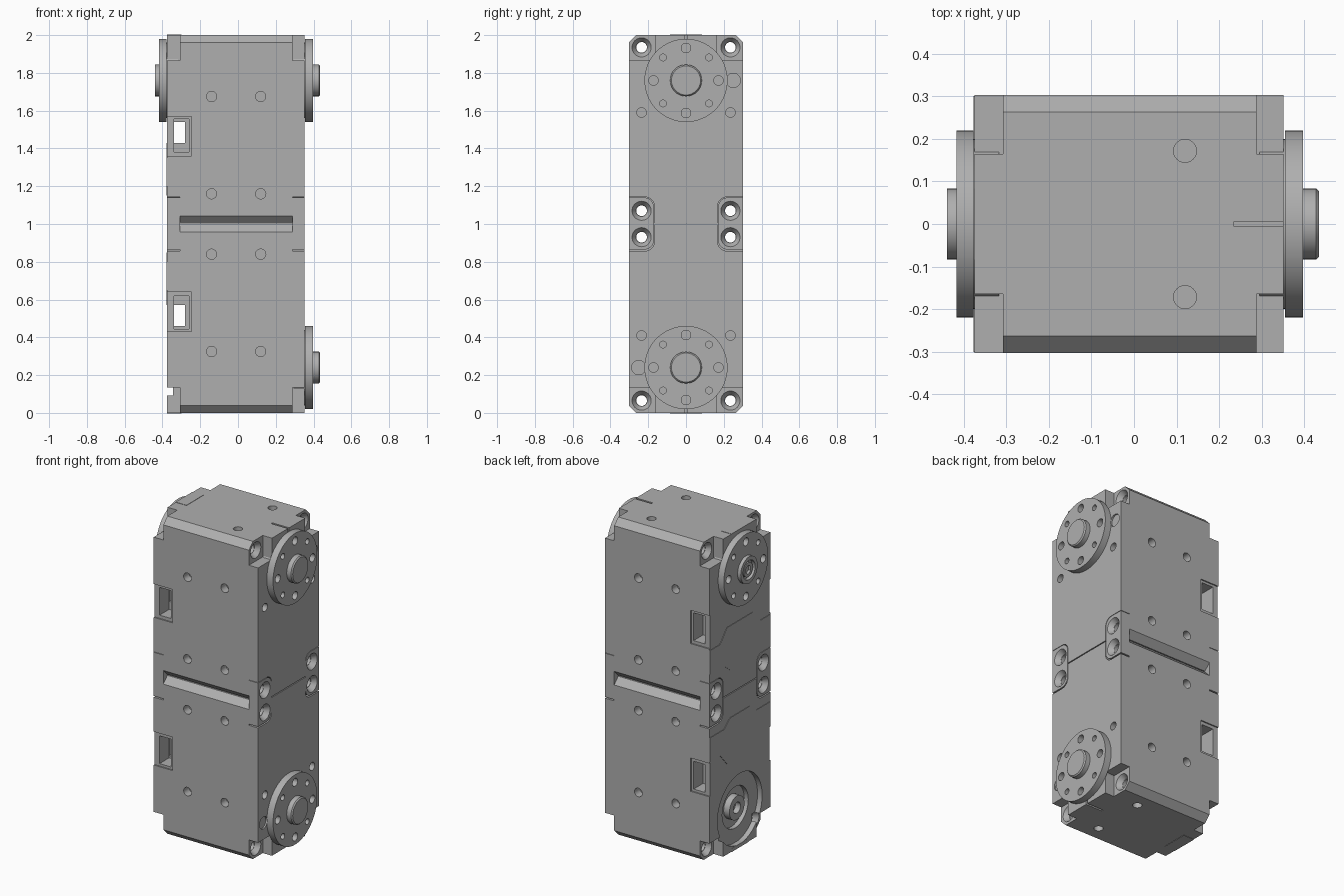
import bpy, bmesh, math
from mathutils import Matrix, Vector

cube = bpy.data.objects.get("Cube")
if cube:
    bpy.data.objects.remove(cube, do_unlink=True)

grey = bpy.data.materials.new("Housing grey")
grey.use_nodes = True
COLOR = (0.43, 0.43, 0.43, 1)
grey.diffuse_color = COLOR
grey.node_tree.nodes["Principled BSDF"].inputs["Base Color"].default_value = COLOR

XL, XR = -0.375, 0.352        # side faces
PL, PR = -0.308, 0.288        # corner pocket floors
HY, HORN_Z = 0.303, 1.76
SIDES = ((1, XR, PR), (-1, XL, PL))


def finish(name, bm):
    bmesh.ops.recalc_face_normals(bm, faces=bm.faces)
    me = bpy.data.meshes.new(name)
    bm.to_mesh(me)
    bm.free()
    me.materials.append(grey)
    ob = bpy.data.objects.new(name, me)
    bpy.context.collection.objects.link(ob)
    return ob


def box(name, x0, x1, y0, y1, z0, z1):
    bm = bmesh.new()
    size = Matrix.Diagonal((x1 - x0, y1 - y0, z1 - z0, 1))
    mid = Matrix.Translation(((x0 + x1) / 2, (y0 + y1) / 2, (z0 + z1) / 2))
    bmesh.ops.create_cube(bm, size=1, matrix=mid @ size)
    return finish(name, bm)


def rod(name, a, b, r, r2=None, seg=32):
    """Cylinder or cone from point a to point b."""
    a, b = Vector(a), Vector(b)
    turn = (b - a).to_track_quat('Z', 'Y').to_matrix().to_4x4()
    bm = bmesh.new()
    bmesh.ops.create_cone(bm, cap_ends=True, segments=seg, radius1=r,
                          radius2=r if r2 is None else r2, depth=(b - a).length,
                          matrix=Matrix.Translation((a + b) / 2) @ turn)
    return finish(name, bm)


def prism(name, pts, x0, x1):
    """Side profile of (y, z) points extruded along x."""
    bm = bmesh.new()
    face = bm.faces.new([bm.verts.new((x0, y, z)) for y, z in pts])
    new = bmesh.ops.extrude_face_region(bm, geom=[face])["geom"]
    bmesh.ops.translate(bm, vec=(x1 - x0, 0, 0),
                        verts=[v for v in new if isinstance(v, bmesh.types.BMVert)])
    return finish(name, bm)


def cut(ob, cutters):
    for c in cutters:
        m = ob.modifiers.new("cut", 'BOOLEAN')
        m.operation, m.solver, m.object = 'DIFFERENCE', 'EXACT', c
    dg = bpy.context.evaluated_depsgraph_get()
    dg.update()
    me = bpy.data.meshes.new_from_object(ob.evaluated_get(dg))
    ob.modifiers.clear()
    ob.data = me
    for c in cutters:
        bpy.data.objects.remove(c, do_unlink=True)
    return ob


def flipped(ob, name):
    """Copy turned half a turn about the x axis through the middle."""
    new = bpy.data.objects.new(name, ob.data.copy())
    new.data.transform(Matrix.Translation((0, 0, 2)) @ Matrix.Rotation(math.pi, 4, 'X'))
    bpy.context.collection.objects.link(new)
    return new


def plate_profile(s, grow, outer):
    """Joining plate outline, rounded on its inner corners."""
    r, pts = 0.05, [(s * outer, 0.865 - grow)]
    for zc, start in ((0.915 - grow, -90), (1.09 + grow, 0)):
        for i in range(7):
            t = math.radians(start + i * 15)
            pts.append((s * (0.22 - grow - r * math.cos(t)), zc + r * math.sin(t)))
    return pts + [(s * outer, 1.14 + grow)]


def screw_holes(z):
    """Through holes along x, countersunk at the given face positions."""
    return [rod("cut", (-1, y, z), (1, y, z), 0.028) for y in (-0.235, 0.235)]


def sinks(z, faces):
    return [rod("cut", (x + d * 0.002, y, z), (x - d * 0.03, y, z), 0.052, 0.03)
            for y in (-0.235, 0.235) for d, x in faces]


# Upper motor housing
c = 0.04
housing = prism("upper_housing", [
    (-HY, 1.003 + c), (-HY + c, 1.003), (HY - c, 1.003), (HY, 1.003 + c),
    (HY, 2 - c), (HY - c, 2), (-HY + c, 2), (-HY, 2 - c)], XL, XR)
cuts = screw_holes(1.935) + screw_holes(1.07) + sinks(1.935, ((1, PR), (-1, PL)))
for s in (-1, 1):
    for d, face, floor in SIDES:
        # corner pockets at the end and at the joint
        x0, x1 = sorted((floor, face + d * 0.1))
        y0, y1 = sorted((s * 0.165, s * 0.5))
        cuts.append(box("cut", x0, x1, y0, y1, 1.865, 2.2))
        cuts.append(prism("cut", plate_profile(s, 0.003, 0.4), x0, x1))
    # threaded holes in the front, back, end and side faces
    for x in (-0.14, 0.12):
        for z in (1.675, 1.16):
            cuts.append(rod("cut", (x, s * 0.25, z), (x, s * 0.4, z), 0.027))
    cuts.append(rod("cut", (0.12, s * 0.172, 1.95), (0.12, s * 0.172, 2.1), 0.027))
    cuts.append(rod("cut", (0.3, s * 0.235, 1.59), (0.5, s * 0.235, 1.59), 0.025))
    # cable window frame and pocket
    y0, y1 = sorted((s * (HY - 0.008), s * 0.5))
    cuts.append(box("cut", XL - 0.1, -0.245, y0, y1, 1.36, 1.57))
    y0, y1 = sorted((s * 0.2, s * 0.52))
    cuts.append(box("cut", -0.34, -0.26, y0, y1, 1.38, 1.555))
cuts.append(box("cut", -0.338, -0.28, -0.5, 0.5, 1.43, 1.54))
cuts.append(box("cut", 0.235, 0.5, -0.006, 0.006, 1.97, 2.1))
cuts.append(rod("cut", (0.342, 0.25, HORN_Z), (0.5, 0.25, HORN_Z), 0.038))
cut(housing, cuts)

# Lower housing, with an open round seat on its right side
lower = flipped(housing, "lower_housing")
zl = 2 - HORN_Z
cut(lower, [rod("cut", (-0.5, 0, zl), (XL + 0.032, 0, zl), 0.222, seg=48),
            rod("cut", (-0.5, 0, zl), (XL + 0.06, 0, zl), 0.13)])
seat = rod("seat_hub", (-0.3, 0, zl), (XL + 0.02, 0, zl), 0.075)
cut(seat, [rod("cut", (-0.5, 0, zl), (-0.32, 0, zl), 0.035)])

# Joining plates over the four edges of the joint
for d, face, floor in SIDES:
    for s in (-1, 1):
        x0, x1 = sorted((floor, face))
        plate = prism("joining_plate", plate_profile(s, 0, HY), x0, x1)
        holes = []
        for z in (0.93, 1.07):
            p = (0, s * 0.235, z)
            holes.append(rod("cut", (-1,) + p[1:], (1,) + p[1:], 0.028))
            holes.append(rod("cut", (face + d * 0.002,) + p[1:],
                             (face - d * 0.03,) + p[1:], 0.052, 0.03))
        cut(plate, holes)


def horn(name, d, x0, x1, tip, bored):
    """Round output horn with its bolt circle and centre boss."""
    z = HORN_Z
    disc = rod(name, (x0, 0, z), (x1, 0, z), 0.22, seg=64)
    holes = []
    for k in range(8):
        t = k * math.pi / 4
        y, h = 0.172 * math.cos(t), z + 0.172 * math.sin(t)
        holes.append(rod("cut", (x0 + d * 0.01, y, h), (x1 + d * 0.1, y, h),
                         0.018 if k % 2 else 0.025, seg=20))
    cut(disc, holes)
    neck = rod(name + "_neck", (x0 - d * 0.06, 0, z), (x0 + d * 0.005, 0, z), 0.2, seg=48)
    boss = rod(name + "_boss", (x1 - d * 0.005, 0, z), (tip, 0, z), 0.084)
    parts = [disc, neck, boss]
    if bored:
        cut(boss, [rod("cut", (x1, 0, z), (tip + d * 0.1, 0, z), 0.06)])
        screw = rod(name + "_screw", (x1 - d * 0.005, 0, z), (tip - d * 0.006, 0, z), 0.045)
        cut(screw, [rod("cut", (x1, 0, z), (tip + d * 0.1, 0, z), 0.028, seg=6)])
        parts.append(screw)
    else:
        bm = bmesh.new()
        bm.from_mesh(boss.data)
        rim = [e for e in bm.edges if all(v.co.x > tip - 0.001 for v in e.verts)]
        bmesh.ops.bevel(bm, geom=rim, offset=0.007, segments=1, affect='EDGES')
        bm.to_mesh(boss.data)
        bm.free()
    return parts


for part in horn("output_horn", 1, XR + 0.003, 0.398, 0.435, False):
    flipped(part, "lower_" + part.name)
horn("idler_horn", -1, XL - 0.003, -0.418, -0.44, True)

# Thin cover panels on the right side and on the ends
cover = prism("side_cover", [(-HY + 0.002, 1.2), (-0.16, 1.2), (-0.1, 1.15), (0.1, 1.15),
                             (0.16, 1.2), (HY - 0.002, 1.2), (HY - 0.002, 1.35),
                             (0.2, 1.35), (0.13, 1.43), (-0.13, 1.43), (-0.2, 1.35),
                             (-HY + 0.002, 1.35)], XL - 0.003, XL + 0.01)
flipped(cover, "lower_side_cover")
tab = box("end_tab", XL - 0.001, -0.3, -0.084, 0.084, 1.98, 2.002)
flipped(tab, "lower_end_tab")

# Smooth round walls, keep hard edges
bpy.ops.object.select_all(action='DESELECT')
for ob in bpy.context.collection.objects:
    if ob.type == 'MESH' and grey.name in ob.data.materials:
        ob.select_set(True)
        bpy.context.view_layer.objects.active = ob
bpy.ops.object.shade_smooth_by_angle(angle=math.radians(25))
